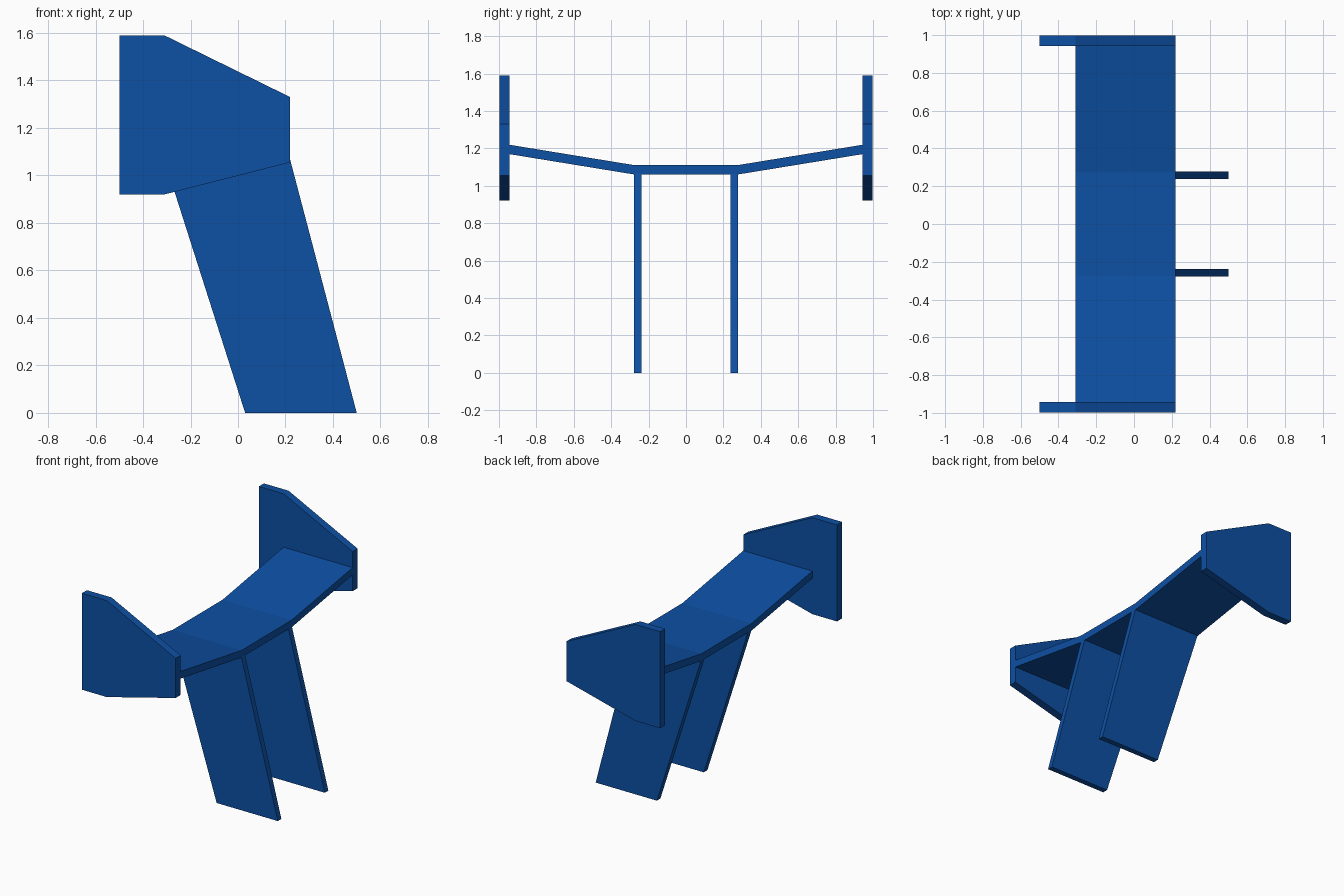
import bpy
import bmesh
from mathutils import Vector

cube = bpy.data.objects.get("Cube")
if cube:
    bpy.data.objects.remove(cube, do_unlink=True)

# Single blue paint
blue = bpy.data.materials.new("blue_paint")
blue.use_nodes = True
color = (0.004, 0.08, 0.37, 1)
blue.diffuse_color = color
blue.node_tree.nodes["Principled BSDF"].inputs["Base Color"].default_value = color


def extrude_profile(name, points, offset):
    """Build a flat-sided solid by sweeping a closed outline along offset."""
    bm = bmesh.new()
    face = bm.faces.new([bm.verts.new(p) for p in points])
    swept = bmesh.ops.extrude_face_region(bm, geom=[face], use_keep_orig=True)
    verts = [v for v in swept["geom"] if isinstance(v, bmesh.types.BMVert)]
    bmesh.ops.translate(bm, verts=verts, vec=Vector(offset))
    bmesh.ops.recalc_face_normals(bm, faces=bm.faces)
    mesh = bpy.data.meshes.new(name)
    bm.to_mesh(mesh)
    bm.free()
    mesh.materials.append(blue)
    obj = bpy.data.objects.new(name, mesh)
    bpy.context.collection.objects.link(obj)
    return obj


# Wing: flat centre with both halves rising outwards
top_line = [(-0.95, 1.22), (-0.275, 1.11), (0.275, 1.11), (0.95, 1.22)]
thickness = 0.05
outline = top_line + [(y, z - thickness) for y, z in reversed(top_line)]
extrude_profile("wing", [(-0.31, y, z) for y, z in outline], (0.53, 0, 0))

# Upright end plates and slanted supports, one pair on each side
plate = [(-0.5, 0.92), (-0.31, 0.92), (0.22, 1.055),
         (0.22, 1.33), (-0.31, 1.59), (-0.5, 1.59)]
support = [(0.03, 0), (0.5, 0), (0.22, 1.065), (-0.31, 1.065)]
for side, s in (("right", -1), ("left", 1)):
    # The model faces -y, so these pairs sit at its front and back
    place = "front" if s < 0 else "back"
    extrude_profile(place + "_end_plate",
                    [(x, s * 0.943, z) for x, z in plate], (0, s * 0.055, 0))
    extrude_profile(place + "_support",
                    [(x, s * 0.238, z) for x, z in support], (0, s * 0.039, 0))
